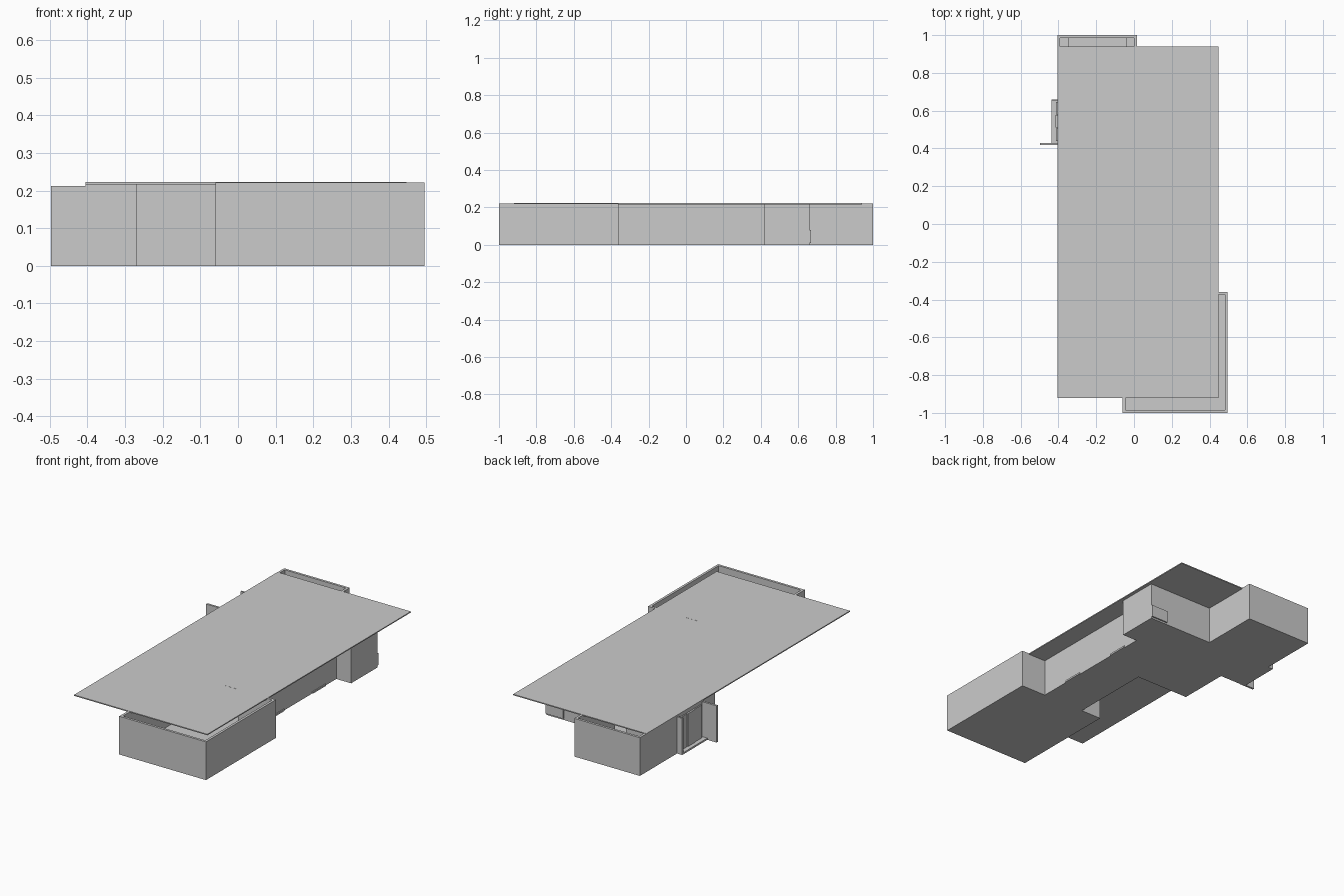
import bpy, bmesh
from mathutils import Vector

if "Cube" in bpy.data.objects:
    bpy.data.objects.remove(bpy.data.objects["Cube"])

WALL_TOP = 0.221
T = 0.014  # wall thickness


def finish(name, bm):
    bmesh.ops.recalc_face_normals(bm, faces=bm.faces)
    mesh = bpy.data.meshes.new(name)
    bm.to_mesh(mesh)
    bm.free()
    obj = bpy.data.objects.new(name, mesh)
    bpy.context.collection.objects.link(obj)
    return obj


def box(name, x0, x1, y0, y1, z0, z1):
    bm = bmesh.new()
    bmesh.ops.create_cube(bm, size=1)
    for v in bm.verts:
        v.co = ((x0 + x1) / 2 + v.co.x * (x1 - x0),
                (y0 + y1) / 2 + v.co.y * (y1 - y0),
                (z0 + z1) / 2 + v.co.z * (z1 - z0))
    return finish(name, bm)


def slab(name, pts, z0, z1):
    bm = bmesh.new()
    face = bm.faces.new([bm.verts.new((x, y, z0)) for x, y in pts])
    ext = bmesh.ops.extrude_face_region(bm, geom=[face], use_keep_orig=True)
    for v in ext["geom"]:
        if isinstance(v, bmesh.types.BMVert):
            v.co.z = z1
    return finish(name, bm)


def wall_ring(name, pts, z0, z1, t):
    """Closed wall following a right-angled counter-clockwise outline."""
    n = len(pts)
    P = [Vector(p) for p in pts]
    normal = []
    for i in range(n):
        d = (P[(i + 1) % n] - P[i]).normalized()
        normal.append(Vector((-d.y, d.x)))
    inner = [P[i] + t * (normal[i - 1] + normal[i]) for i in range(n)]
    bm = bmesh.new()
    rings = [[bm.verts.new((p.x, p.y, z)) for p in loop]
             for loop, z in ((P, z0), (P, z1), (inner, z1), (inner, z0))]
    for k in range(4):
        a, b = rings[k], rings[(k + 1) % 4]
        for i in range(n):
            j = (i + 1) % n
            bm.faces.new((a[i], a[j], b[j], b[i]))
    return finish(name, bm)


# Apartment outline
outline = [(-0.06, -1), (0.495, -1), (0.495, -0.36), (0.335, -0.36),
           (0.335, 0.42), (0.43, 0.42), (0.43, 0.66), (0.015, 0.66),
           (0.015, 1), (-0.405, 1), (-0.405, 0.42), (-0.27, 0.42),
           (-0.27, 0.12), (0.07, 0.12), (0.07, -0.36), (-0.06, -0.36)]
slab("floor", outline, 0, 0.004)
wall_ring("outer_walls", outline, 0, WALL_TOP, T)

# Ceiling plate
box("ceiling", -0.405, 0.448, -0.92, 0.94, 0.216, 0.222)

# Inner partitions, split around doorways
box("front_partition_left", 0.07, 0.16, -0.372, -0.358, 0, 0.216)
box("front_partition_right", 0.26, 0.335, -0.372, -0.358, 0, 0.216)
box("front_door_header", 0.16, 0.26, -0.372, -0.358, 0.18, 0.2225)
box("hall_partition", 0.08, 0.24, 0.41, 0.42, 0, 0.216)
box("back_partition", -0.395, -0.08, 0.655, 0.665, 0, 0.216)
box("bath_partition", 0.075, 0.085, 0.42, 0.65, 0, 0.216)

# Bed in the back room
box("back_bed", -0.35, -0.04, 0.70, 0.985, 0.004, 0.05)

# Balcony on the left side
box("balcony_slab", -0.438, -0.405, 0.42, 0.66, 0, 0.01)
box("balcony_fin", -0.497, -0.405, 0.418, 0.43, 0, 0.212)
box("balcony_post", -0.438, -0.405, 0.65, 0.66, 0, 0.212)
for i in range(3):
    y = 0.44 + i * 0.07
    box(f"balcony_door_{i}", -0.412 - 0.003 * (i % 2), -0.404, y, y + 0.066, 0.01, 0.2)

# Sills on the right wall and a small vent box on the bathroom wall
for i, y in enumerate((-0.18, 0.20)):
    box(f"window_sill_{i}", 0.33, 0.34, y, y + 0.12, 0, 0.01)
box("vent_box", 0.32, 0.43, 0.655, 0.668, 0.01, 0.08)
